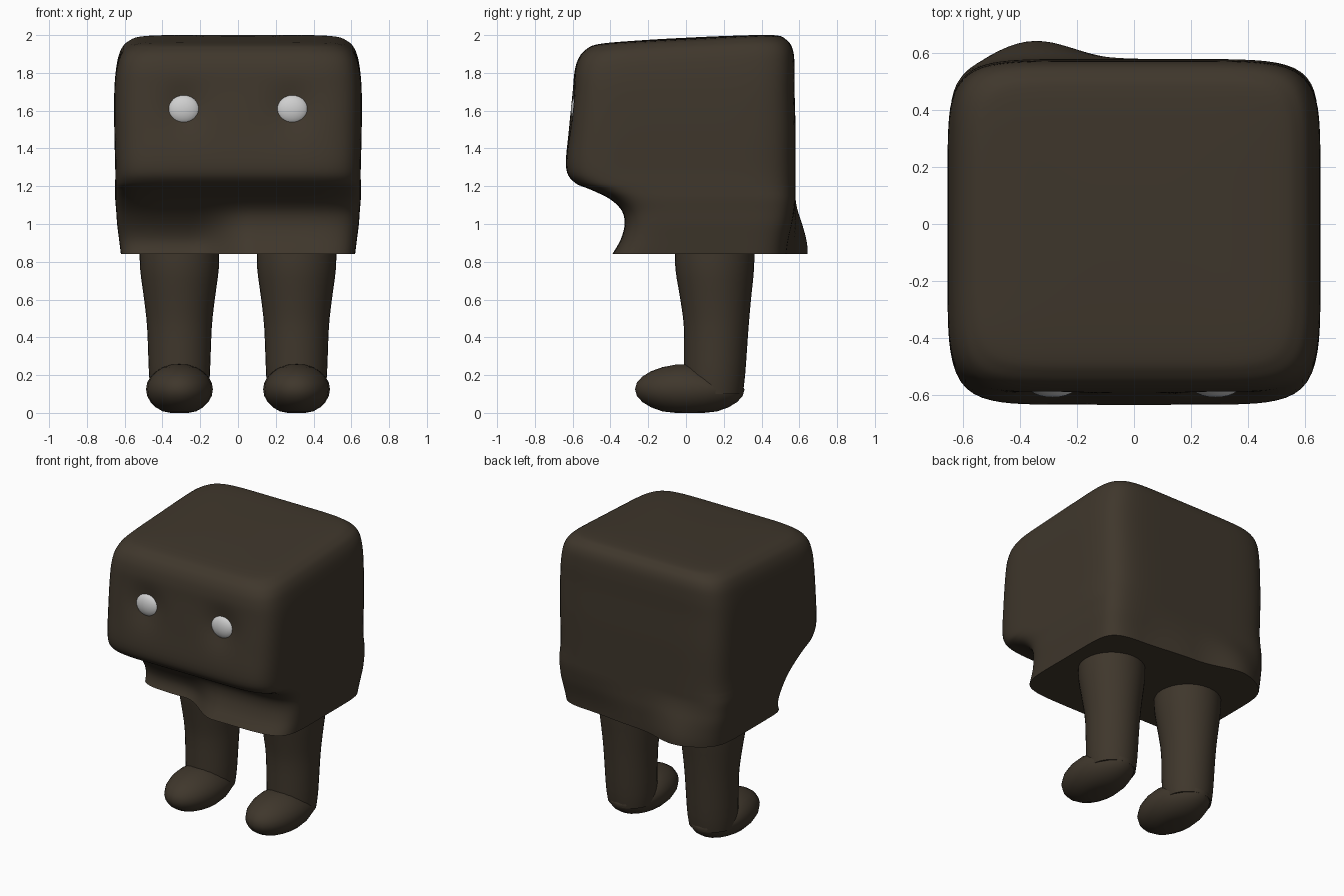
import bpy
import bmesh
import math

old = bpy.data.objects.get("Cube")
if old:
    bpy.data.objects.remove(old, do_unlink=True)


def make_material(name, color):
    mat = bpy.data.materials.new(name)
    mat.use_nodes = True
    mat.diffuse_color = (*color, 1)
    mat.node_tree.nodes["Principled BSDF"].inputs["Base Color"].default_value = (*color, 1)
    return mat


brown = make_material("dark brown", (0.05, 0.038, 0.025))
white = make_material("eye white", (0.62, 0.62, 0.62))


def finish(name, bm, mat, angle=50):
    bmesh.ops.recalc_face_normals(bm, faces=bm.faces)
    mesh = bpy.data.meshes.new(name)
    bm.to_mesh(mesh)
    bm.free()
    mesh.materials.append(mat)
    obj = bpy.data.objects.new(name, mesh)
    bpy.context.collection.objects.link(obj)
    bpy.ops.object.select_all(action="DESELECT")
    obj.select_set(True)
    bpy.context.view_layer.objects.active = obj
    bpy.ops.object.shade_smooth_by_angle(angle=math.radians(angle))
    return obj


def loft(bm, rings):
    """Skin a list of closed point rings and cap both ends."""
    loops = [[bm.verts.new(p) for p in ring] for ring in rings]
    for low, high in zip(loops, loops[1:]):
        for i in range(len(low)):
            j = (i + 1) % len(low)
            bm.faces.new((low[i], low[j], high[j], high[i]))
    bm.faces.new(loops[0][::-1])
    bm.faces.new(loops[-1])


def smoothstep(a, b, x):
    t = min(max((x - a) / (b - a), 0), 1)
    return t * t * (3 - 2 * t)


def spline(rows, steps):
    """Catmull-Rom interpolation through the rows."""
    out = []
    for i in range(len(rows) - 1):
        quad = zip(rows[max(i - 1, 0)], rows[i], rows[i + 1], rows[min(i + 2, len(rows) - 1)])
        quad = list(quad)
        for s in range(steps):
            t = s / steps
            out.append([b + t * ((c - a) + t * ((2 * a - 5 * b + 4 * c - d)
                        + t * (3 * b - a - 3 * c + d))) / 2 for a, b, c, d in quad])
    return out + [list(rows[-1])]


# Body levels: height, front, back, half width
LEVELS = [
    (0.84, -0.39, 0.57, 0.62), (0.92, -0.345, 0.575, 0.63), (1.0, -0.325, 0.58, 0.64),
    (1.07, -0.34, 0.58, 0.645), (1.13, -0.4, 0.58, 0.65), (1.18, -0.5, 0.58, 0.65),
    (1.22, -0.59, 0.58, 0.65), (1.3, -0.635, 0.58, 0.65), (1.5, -0.62, 0.58, 0.655),
    (1.7, -0.6, 0.575, 0.655), (1.82, -0.59, 0.575, 0.645), (1.9, -0.57, 0.565, 0.625),
    (1.95, -0.53, 0.53, 0.585), (1.977, -0.45, 0.46, 0.5), (1.985, -0.2, 0.2, 0.22),
    (1.986, -0.01, 0.01, 0.01),
]
EYE_X, EYE_Z = 0.287, 1.605


def body_point(angle, z, front, back, half):
    c, s = math.cos(angle), math.sin(angle)
    r = (abs(c) ** 7 + abs(s) ** 7) ** (-1 / 7)
    x, v = half * r * c, r * s
    y = (front + back) / 2 + v * (back - front) / 2
    low = smoothstep(1.15, 0.84, z)
    if v < 0:
        # Jaw falls away on one side, and the eye sockets dip in
        y += -v * 0.17 * low * smoothstep(0.08, -0.25, x)
        if v < -0.6:
            d2 = (abs(x) - EYE_X) ** 2 + (z - EYE_Z) ** 2
            y += 0.035 * math.exp(-d2 / 0.0144)
    else:
        # Back flares on one side and tucks in on the other
        hump = math.exp(-((x + 0.35) / 0.2) ** 2)
        y += v * low * (0.075 * hump - 0.035 * smoothstep(0, 0.4, x))
    return x, y, z + 0.05 * y * smoothstep(1.7, 1.95, z)


bm = bmesh.new()
COUNT = 160
loft(bm, [[body_point(math.tau * i / COUNT, *level) for i in range(COUNT)]
          for level in spline(LEVELS, 5)])
finish("body", bm, brown)


def ellipsoid(bm, center, radii, segments, rings):
    bmesh.ops.create_uvsphere(bm, u_segments=segments, v_segments=rings, radius=1)
    for v in bm.verts:
        v.co = [c + r * p for c, r, p in zip(center, radii, v.co)]


# Leg levels: height, centre y, radius
LEG = [(0.1, 0.15, 0.15), (0.2, 0.152, 0.161), (0.45, 0.16, 0.171),
       (0.6, 0.157, 0.187), (0.76, 0.152, 0.208), (0.88, 0.152, 0.21)]

for side, label in ((-1, "right"), (1, "left")):
    # Eyes
    bm = bmesh.new()
    ellipsoid(bm, (side * EYE_X, -0.565, EYE_Z), (0.09, 0.045, 0.08), 24, 16)
    finish(label + "_eye", bm, white)

    # Legs
    bm = bmesh.new()
    x = side * 0.31
    loft(bm, [[(x + r * math.cos(math.tau * i / 32), y + r * math.sin(math.tau * i / 32), z)
               for i in range(32)] for z, y, r in spline(LEG, 3)])
    finish(label + "_leg", bm, brown)

    # Feet: rounded, with a flat sole and a lower heel
    bm = bmesh.new()
    ellipsoid(bm, (x, 0.02, 0.125), (0.177, 0.29, 0.135), 20, 12)
    for v in bm.verts:
        if v.co.z > 0.125:
            v.co.z -= (v.co.z - 0.125) * 0.6 * smoothstep(0, 0.3, v.co.y)
        v.co.z = max(v.co.z, 0)
    finish(label + "_foot", bm, brown)
